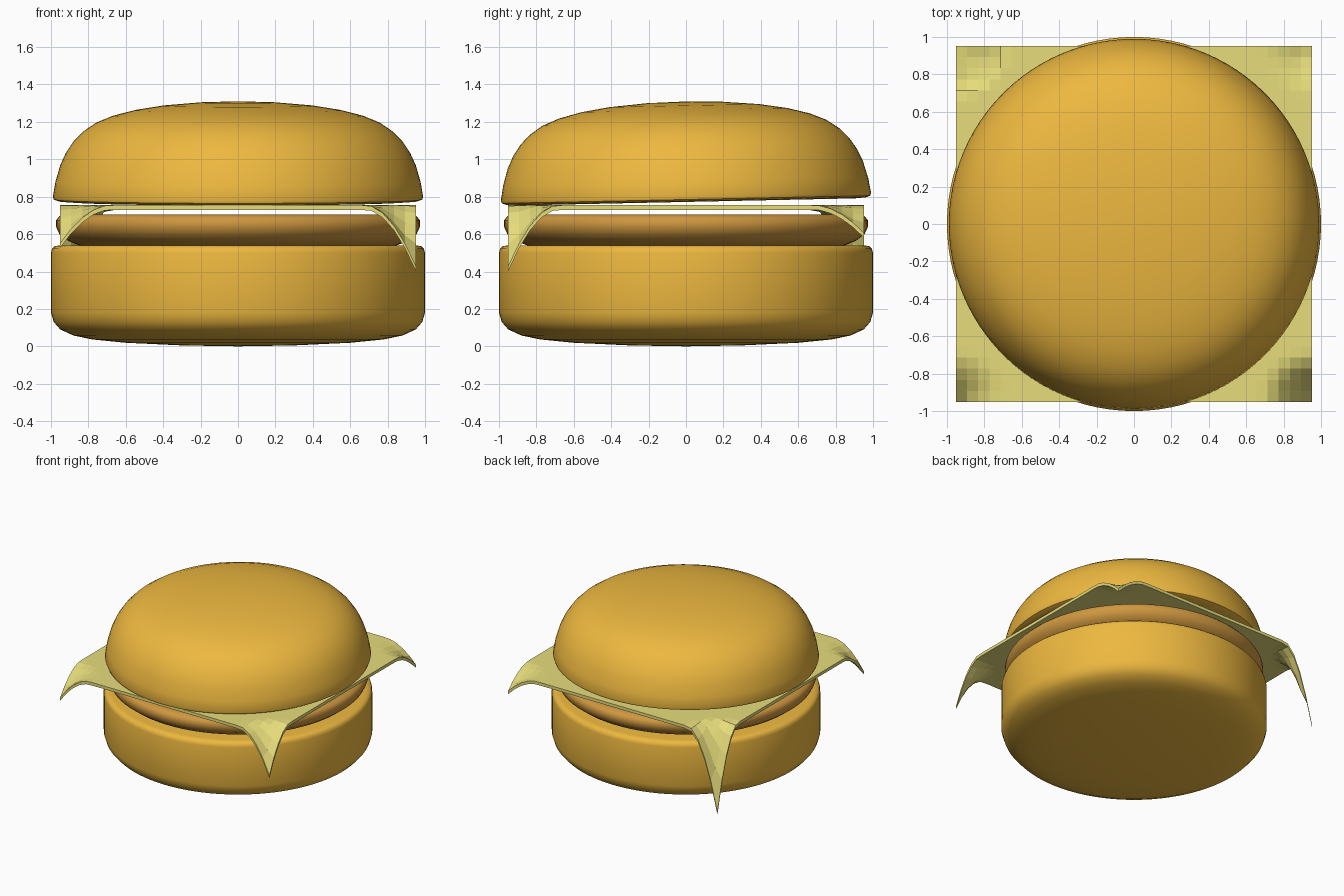
import bpy, bmesh, math
from mathutils import Matrix

if "Cube" in bpy.data.objects:
    bpy.data.objects.remove(bpy.data.objects["Cube"])


def material(name, rgb):
    m = bpy.data.materials.new(name)
    m.diffuse_color = (*rgb, 1)
    m.use_nodes = True
    m.node_tree.nodes["Principled BSDF"].inputs["Base Color"].default_value = m.diffuse_color
    return m


def finish(name, bm, mat):
    mesh = bpy.data.meshes.new(name)
    bm.to_mesh(mesh)
    bm.free()
    ob = bpy.data.objects.new(name, mesh)
    bpy.context.collection.objects.link(ob)
    mesh.materials.append(mat)
    return ob


def lathe(name, profile, mat, steps=96):
    """Spin an (r, z) profile, running from bottom axis to top axis."""
    bm = bmesh.new()
    verts = [bm.verts.new((r, 0, z)) for r, z in profile]
    edges = [bm.edges.new(p) for p in zip(verts, verts[1:])]
    bmesh.ops.spin(bm, geom=verts + edges, cent=(0, 0, 0), axis=(0, 0, 1),
                   angle=math.tau, steps=steps, use_duplicate=False)
    bmesh.ops.remove_doubles(bm, verts=bm.verts, dist=1e-4)
    bmesh.ops.recalc_face_normals(bm, faces=bm.faces)
    ob = finish(name, bm, mat)
    bpy.ops.object.select_all(action='DESELECT')
    ob.select_set(True)
    bpy.context.view_layer.objects.active = ob
    bpy.ops.object.shade_smooth_by_angle(angle=math.radians(50))
    return ob


bun_mat = material("bun", (0.85, 0.48, 0.05))
patty_mat = material("patty", (0.62, 0.31, 0.05))
cheese_mat = material("cheese", (0.8, 0.72, 0.2))

# Bottom bun: slightly bulging base, straight wall, small rounded top edge
lathe("bottom_bun", [(0, 0), (0.3, 0.005), (0.6, 0.019), (0.78, 0.037),
                     (0.88, 0.058), (0.95, 0.09), (0.985, 0.13), (1, 0.18),
                     (1, 0.5), (0.994, 0.522), (0.98, 0.535), (0.95, 0.54),
                     (0, 0.54)], bun_mat)

# Patty: thin disc with a bulging rim, sunk a little into the bun
lathe("patty", [(0, 0.51), (0.7, 0.52), (0.85, 0.54), (0.91, 0.565),
                (0.955, 0.6), (0.973, 0.64), (0.972, 0.675), (0.955, 0.695),
                (0.92, 0.705), (0, 0.705)], patty_mat)

# Top bun: dome, leaning slightly towards the front
top_bun = lathe("top_bun", [(0, 0.772), (0.9, 0.772), (0.96, 0.776),
                            (0.985, 0.785), (0.99, 0.8), (0.976, 0.88),
                            (0.95, 0.97), (0.92, 1.035), (0.88, 1.095),
                            (0.83, 1.147), (0.76, 1.195), (0.67, 1.232),
                            (0.55, 1.263), (0.4, 1.287), (0.2, 1.304),
                            (0, 1.309)], bun_mat)
pivot = Matrix.Translation((0, 0, 0.8))
top_bun.matrix_world = pivot @ Matrix.Rotation(0.021, 4, 'X') @ pivot.inverted()

# Cheese: square sheet whose corners sag by different amounts
HALF, REACH, TOP = 0.952, 0.27, 0.755
sag = {(1, -1): 0.33, (-1, -1): 0.205, (1, 1): 0.15, (-1, 1): 0.63}
bm = bmesh.new()
bmesh.ops.create_grid(bm, x_segments=32, y_segments=32, size=HALF)
for v in bm.verts:
    v.co.z = TOP
    for (sx, sy), drop in sag.items():
        d = math.hypot(v.co.x - sx * HALF, v.co.y - sy * HALF)
        if d < REACH:
            v.co.z -= drop * (1 - d / REACH) ** 1.9
# Give the sheet thickness by extruding straight down
bmesh.ops.recalc_face_normals(bm, faces=bm.faces)
new = bmesh.ops.extrude_face_region(bm, geom=bm.faces[:], use_keep_orig=True)
for v in new["geom"]:
    if isinstance(v, bmesh.types.BMVert):
        v.co.z -= 0.025
bmesh.ops.recalc_face_normals(bm, faces=bm.faces)
finish("cheese_slice", bm, cheese_mat)
